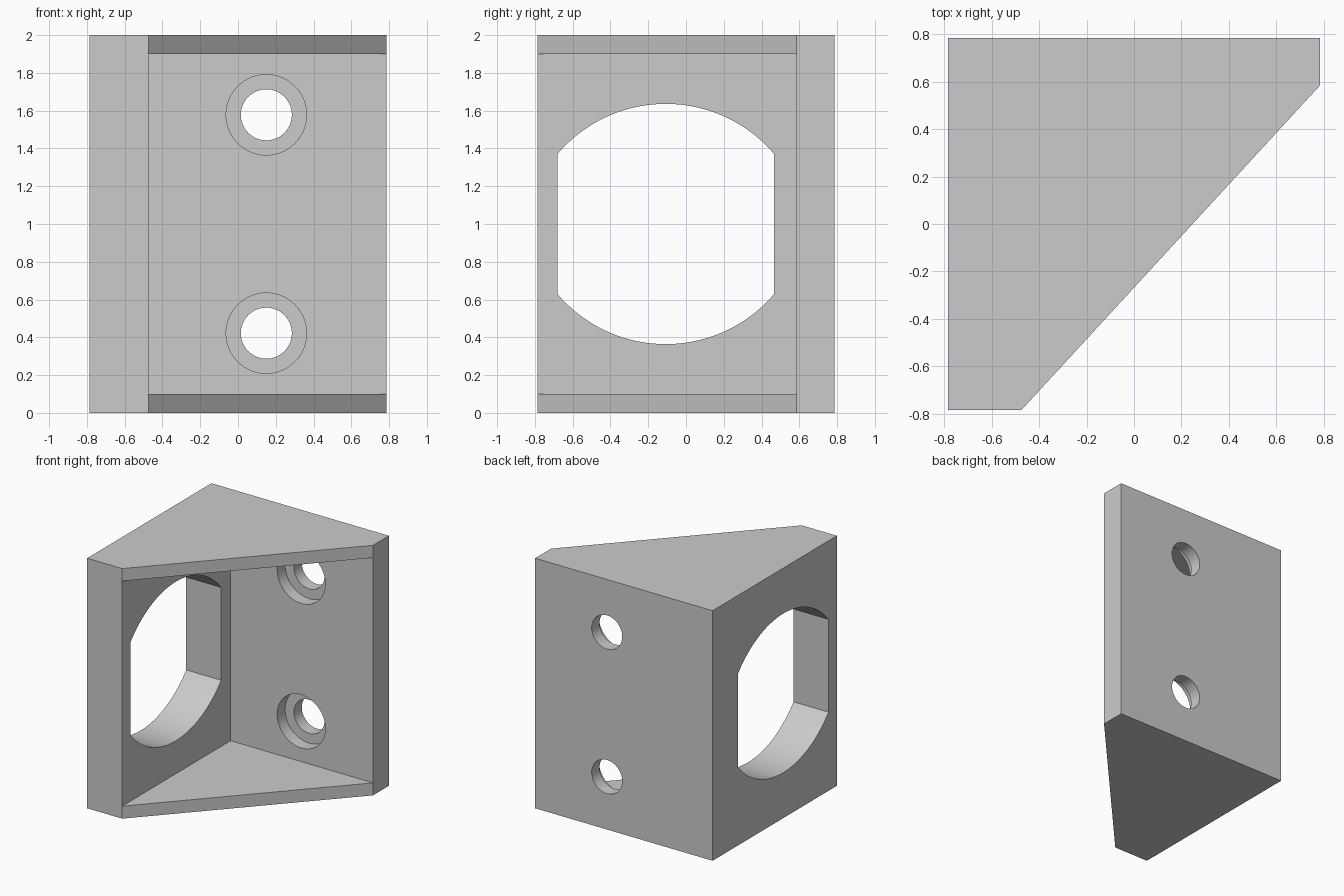
import bpy
import bmesh
from math import asin, cos, pi, sin, radians
from mathutils import Matrix, Vector

if "Cube" in bpy.data.objects:
    bpy.data.objects.remove(bpy.data.objects["Cube"], do_unlink=True)

HALF = 0.785      # half width and half depth
HEIGHT = 2.0
WALL_X = -0.475   # inner face of the side wall
WALL_Y = 0.585    # inner face of the back wall
PLATE = 0.1       # top and bottom plate thickness

grey = bpy.data.materials.new("plain grey")
grey.use_nodes = True
grey.diffuse_color = (0.6, 0.6, 0.6, 1)
grey.node_tree.nodes["Principled BSDF"].inputs["Base Color"].default_value = (0.6, 0.6, 0.6, 1)


def prism(name, points, extrude):
    """Solid made by sweeping a flat outline along a vector."""
    bm = bmesh.new()
    face = bm.faces.new([bm.verts.new(p) for p in points])
    swept = bmesh.ops.extrude_face_region(bm, geom=[face], use_keep_orig=True)
    moved = [v for v in swept["geom"] if isinstance(v, bmesh.types.BMVert)]
    bmesh.ops.translate(bm, verts=moved, vec=Vector(extrude))
    bmesh.ops.recalc_face_normals(bm, faces=bm.faces)
    mesh = bpy.data.meshes.new(name)
    bm.to_mesh(mesh)
    bm.free()
    mesh.materials.append(grey)
    obj = bpy.data.objects.new(name, mesh)
    bpy.context.collection.objects.link(obj)
    return obj


def cut(target, cutter):
    """Subtract a cutter from the target, then discard the cutter."""
    cutter.hide_render = True
    mod = target.modifiers.new(cutter.name, "BOOLEAN")
    mod.operation = "DIFFERENCE"
    mod.solver = "EXACT"
    mod.object = cutter
    bpy.context.view_layer.objects.active = target
    bpy.ops.object.modifier_apply(modifier=mod.name)
    bpy.data.objects.remove(cutter, do_unlink=True)


def bore(name, x, z, radius, y0, y1):
    ring = [(x + radius * cos(2 * pi * i / 64), y0, z + radius * sin(2 * pi * i / 64))
            for i in range(64)]
    return prism(name, ring, (0, y1 - y0, 0))


# Bracket body with a slanted open front
outline = [(-HALF, -HALF), (WALL_X, -HALF), (HALF, WALL_Y), (HALF, HALF), (-HALF, HALF)]
bracket = prism("corner_bracket", [(x, y, 0) for x, y in outline], (0, 0, HEIGHT))

# Hollow between the walls and the plates
pocket = [(WALL_X, -1), (1, -1), (1, WALL_Y), (WALL_X, WALL_Y)]
cut(bracket, prism("pocket_cutter", [(x, y, PLATE) for x, y in pocket],
                   (0, 0, HEIGHT - 2 * PLATE)))

# Side window: straight sides, arched top and bottom
mid_y, half_w, radius, top = -0.107, 0.573, 0.752, 0.636
spread = asin(half_w / radius)
arch = []
for i in range(41):
    a = spread * (1 - i / 20)
    arch.append((radius * sin(a), top - radius + radius * cos(a)))
window = arch + [(-y, -z) for y, z in arch]
cut(bracket, prism("window_cutter", [(-1, mid_y + y, 1 + z) for y, z in window],
                   (0.7, 0, 0)))

# Two counterbored screw holes in the back wall
for z in (0.422, 1.578):
    cut(bracket, bore("counterbore_cutter", 0.15, z, 0.213, 0.5, WALL_Y + 0.1))
    cut(bracket, bore("screw_hole_cutter", 0.15, z, 0.135, 0.5, 0.9))

# Smooth the curved walls, keep the edges sharp
bpy.ops.object.select_all(action="DESELECT")
bracket.select_set(True)
bpy.context.view_layer.objects.active = bracket
bpy.ops.object.shade_smooth_by_angle(angle=radians(30))
